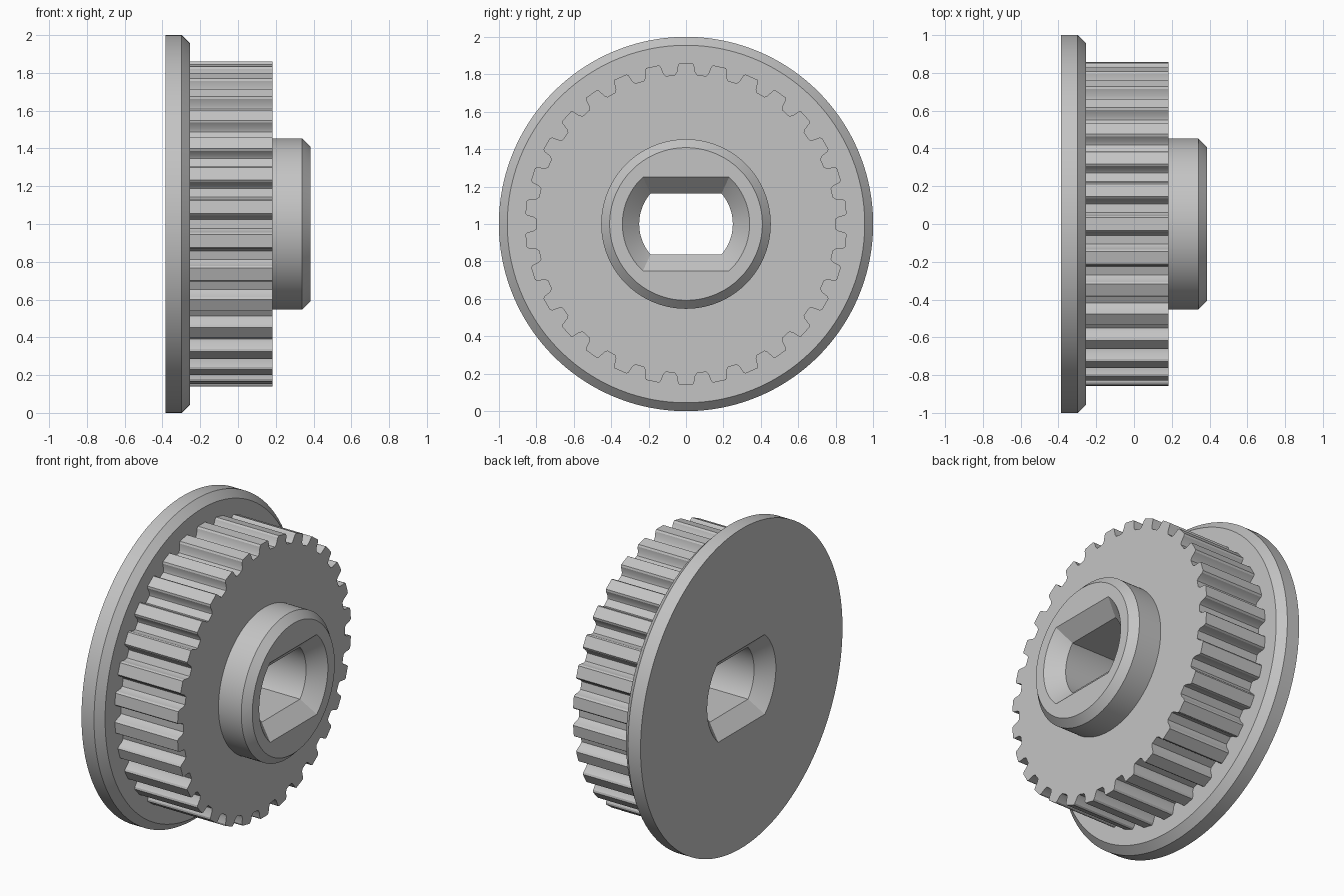
import bpy, bmesh, math

cube = bpy.data.objects.get("Cube")
if cube:
    bpy.data.objects.remove(cube, do_unlink=True)

TEETH = 30
PER_TOOTH = 8
N = TEETH * PER_TOOTH
QUARTER = N // 4

# Tooth outline: sideways offset and radius, from one root to the other
half_tooth = [(0.060, 0.798), (0.050, 0.812), (0.043, 0.850), (0.035, 0.860)]
tooth = [(-w, r) for w, r in half_tooth] + half_tooth[::-1]


def polar(r, a):
    return r * math.sin(a), r * math.cos(a)


def circle(r):
    return [polar(r, math.tau * (i - 3.5) / N) for i in range(N)]


def toothed():
    return [polar(r, math.tau * t / TEETH + w / r)
            for t in range(TEETH) for w, r in tooth]


def double_d(r, h):
    """Round bore with flats above and below."""
    corner = math.acos(h / r)
    w = r * math.sin(corner)
    points = []
    for i in range(N):
        seg, step = divmod((i + 26) % N, QUARTER)
        f = step / QUARTER
        if seg % 2 == 0:
            y, z = w * (2 * f - 1), h
        else:
            y, z = polar(r, corner + f * (math.pi - 2 * corner))
        points.append((y, z) if seg < 2 else (-y, -z))
    return points


wide = double_d(0.34, 0.25)
narrow = double_d(0.25, 0.163)
BACK, FRONT, BEVEL = -0.385, 0.385, 0.088

# Cross-sections along the axle, out over the body and back through the bore
sections = [
    (BACK, wide),
    (BACK, circle(1.0)), (-0.298, circle(1.0)), (-0.253, circle(0.955)),  # flange
    (-0.253, toothed()), (0.182, toothed()),                              # teeth
    (0.182, circle(0.453)), (0.34, circle(0.453)), (FRONT, circle(0.408)),  # hub
    (FRONT, wide),
    (FRONT - BEVEL, narrow), (BACK + BEVEL, narrow),                      # bore
]

bm = bmesh.new()
rings = [[bm.verts.new((x, y, z + 1.0)) for y, z in pts] for x, pts in sections]
for k, ring in enumerate(rings):
    following = rings[(k + 1) % len(rings)]
    for i in range(N):
        j = (i + 1) % N
        bm.faces.new((ring[i], ring[j], following[j], following[i]))
bmesh.ops.recalc_face_normals(bm, faces=bm.faces)

mesh = bpy.data.meshes.new("toothed_pulley")
bm.to_mesh(mesh)
bm.free()
pulley = bpy.data.objects.new("toothed_pulley", mesh)
bpy.context.collection.objects.link(pulley)

# Plain grey
grey = bpy.data.materials.new("plain_grey")
grey.use_nodes = True
color = (0.55, 0.55, 0.55, 1.0)
grey.diffuse_color = color
grey.node_tree.nodes["Principled BSDF"].inputs["Base Color"].default_value = color
mesh.materials.append(grey)

bpy.ops.object.select_all(action='DESELECT')
pulley.select_set(True)
bpy.context.view_layer.objects.active = pulley
bpy.ops.object.shade_smooth_by_angle(angle=math.radians(25))
